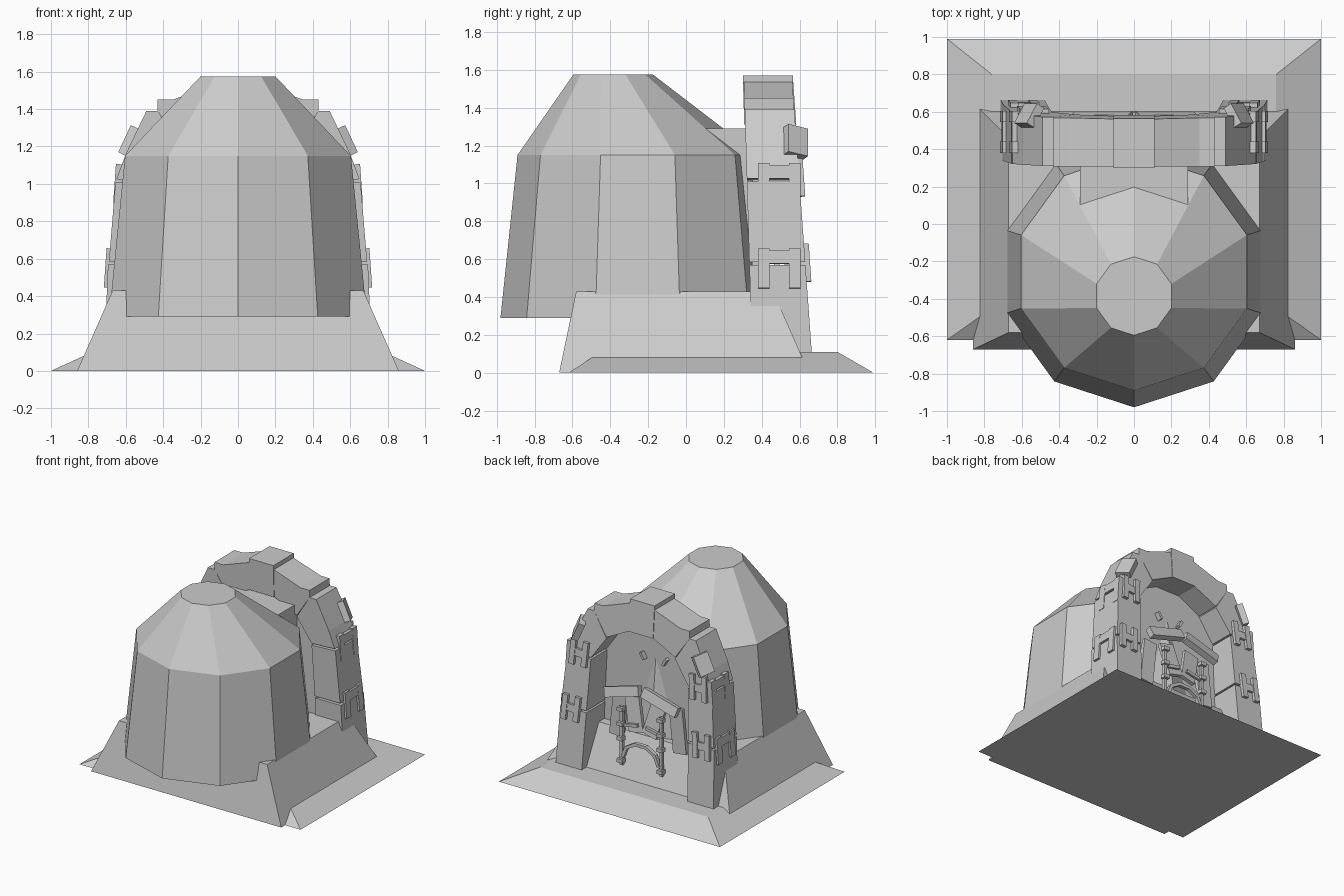
import bpy, bmesh, math
from mathutils import Vector, Matrix

if "Cube" in bpy.data.objects:
    bpy.data.objects.remove(bpy.data.objects["Cube"])

stone = bpy.data.materials.new("pale_grey")
stone.diffuse_color = (0.6, 0.6, 0.6, 1)
stone.use_nodes = True
stone.node_tree.nodes["Principled BSDF"].inputs["Base Color"].default_value = stone.diffuse_color


def finish(name, bm):
    bmesh.ops.recalc_face_normals(bm, faces=bm.faces)
    me = bpy.data.meshes.new(name)
    bm.to_mesh(me)
    bm.free()
    me.materials.append(stone)
    ob = bpy.data.objects.new(name, me)
    bpy.context.collection.objects.link(ob)
    return ob


def loft(name, rings):
    """Closed solid through rings of equal point count."""
    bm = bmesh.new()
    vs = [[bm.verts.new(p) for p in r] for r in rings]
    n = len(vs[0])
    for a, b in zip(vs, vs[1:]):
        for i in range(n):
            j = (i + 1) % n
            bm.faces.new((a[i], a[j], b[j], b[i]))
    bm.faces.new(vs[0])
    bm.faces.new(vs[-1])
    return finish(name, bm)


def rect(x, y0, y1, z):
    return [(-x, y0, z), (x, y0, z), (x, y1, z), (-x, y1, z)]


def box(name, centre, size, rot=(0, 0, 0)):
    """Box turned by degrees about y, then x and z."""
    bm = bmesh.new()
    bmesh.ops.create_cube(bm, size=1)
    m = Matrix.Translation(centre)
    for ang, ax in zip(rot, "YXZ"):
        m = m @ Matrix.Rotation(math.radians(ang), 4, ax)
    bm.transform(m @ Matrix.Diagonal(Vector(size).to_4d()))
    return finish(name, bm)


def decagon(r, y, z):
    return [(r * math.sin(math.tau * i / 10), y + r * math.cos(math.tau * i / 10), z)
            for i in range(10)]


# Ground apron and raised mound
loft("apron", [rect(1, -0.62, 0.99, 0), rect(0.76, -0.45, 0.80, 0.11)])
loft("mound", [rect(0.86, -0.67, 0.65, 0), rect(0.67, -0.58, 0.46, 0.43)])

# Ten-sided tower and the entrance block behind it
loft("tower", [decagon(0.725, -0.255, 0.29), decagon(0.635, -0.255, 1.15),
               decagon(0.21, -0.385, 1.575)])
box("entrance_block", (0, 0.19, 0.76), (0.58, 0.34, 1.06))
box("entrance_wall", (0, 0.37, 0.70), (0.96, 0.04, 1.0))
box("entrance_wall_top", (0, 0.37, 1.24), (0.62, 0.04, 0.16))


# Leaning stone arch, blocks as x-z outlines
def arch_block(name, outline, grow=0.0):
    front = [(x, 0.352 - 0.03 * z - grow, z) for x, z in outline]
    back = [(x, 0.672 - 0.072 * z + grow, z) for x, z in outline]
    loft(name, [front, back])


blocks = {
    "arch_foot": [(0.48, 0.08), (0.715, 0.08), (0.695, 0.57), (0.46, 0.57)],
    "arch_leg": [(0.46, 0.585), (0.69, 0.585), (0.655, 1.01), (0.44, 1.0)],
    "arch_shoulder": [(0.44, 1.015), (0.65, 1.025), (0.60, 1.16), (0.49, 1.39), (0.43, 1.39),
                      (0.31, 1.20)],
    "arch_haunch": [(0.31, 1.21), (0.43, 1.39), (0.43, 1.45), (0.35, 1.45), (0.11, 1.535),
                    (0.11, 1.31)],
}
for side, s in (("right", 1), ("left", -1)):
    for k, pts in blocks.items():
        arch_block(f"{k}_{side}", [(s * x, z) for x, z in pts])
    # Staples clamping the block joints on the outer and rear faces
    for lvl, z, x in (("low", 0.58, 0.685), ("high", 1.03, 0.635)):
        for y in (0.41, 0.575):
            box(f"outer_staple_{lvl}_{side}", (s * x, y, z - 0.03), (0.05, 0.06, 0.21), (-4 * s, 0, 0))
        box(f"outer_staple_bar_{lvl}_{side}", (s * x, 0.49, z + 0.03), (0.04, 0.2, 0.07), (-4 * s, 0, 0))
        y = 0.672 - 0.072 * z
        for dx in (-0.05, 0.06):
            box(f"rear_staple_{lvl}_{side}", (s * (x - 0.1 + dx), y, z), (0.045, 0.05, 0.2), (-4 * s, 4, 0))
        box(f"rear_staple_bar_{lvl}_{side}", (s * (x - 0.1), y, z), (0.12, 0.04, 0.06), (-4 * s, 4, 0))
    box(f"shoulder_staple_{side}", (s * 0.56, 0.58, 1.22), (0.05, 0.12, 0.16), (-25 * s, 0, 30 * s))
arch_block("keystone", [(-0.11, 1.31), (0.11, 1.31), (0.11, 1.57), (-0.11, 1.57)], 0.005)

# Boarded gate in the opening
for s in (1, -1):
    box("gate_post", (s * 0.18, 0.57, 0.44), (0.025, 0.025, 0.48))
    for z in (0.24, 0.42, 0.54, 0.66):
        box("gate_hinge", (s * 0.18, 0.58, z), (0.05, 0.045, 0.03))
    box("gate_rail", (s * 0.11, 0.57, 0.54), (0.15, 0.02, 0.025), (12 * s, 0, 0))
    box("lintel_board", (s * 0.17, 0.57, 0.80), (0.32, 0.05, 0.08), (16 * s, 15, 0))
    box("hanging_board", (s * 0.09, 0.53, 0.62), (0.13, 0.03, 0.27), (14 * s, 8, 0))
    box("side_board", (s * 0.27, 0.48, 0.56), (0.12, 0.03, 0.36), (-6 * s, 0, 0))
    box("wall_peg", (s * 0.10, 0.40, 1.05), (0.02, 0.06, 0.06), (30 * s, 0, 0))

# Small hoop at the foot of the gate
hoop = [(0.16 * math.cos(a), 0.28 + 0.13 * math.sin(a))
        for a in (math.pi * i / 5 for i in range(6))]
for (x0, z0), (x1, z1) in zip(hoop, hoop[1:]):
    ang = -math.degrees(math.atan2(z1 - z0, x1 - x0))
    box("gate_hoop", ((x0 + x1) / 2, 0.58, (z0 + z1) / 2),
        (math.hypot(x1 - x0, z1 - z0) + 0.01, 0.03, 0.025), (ang, 0, 0))
